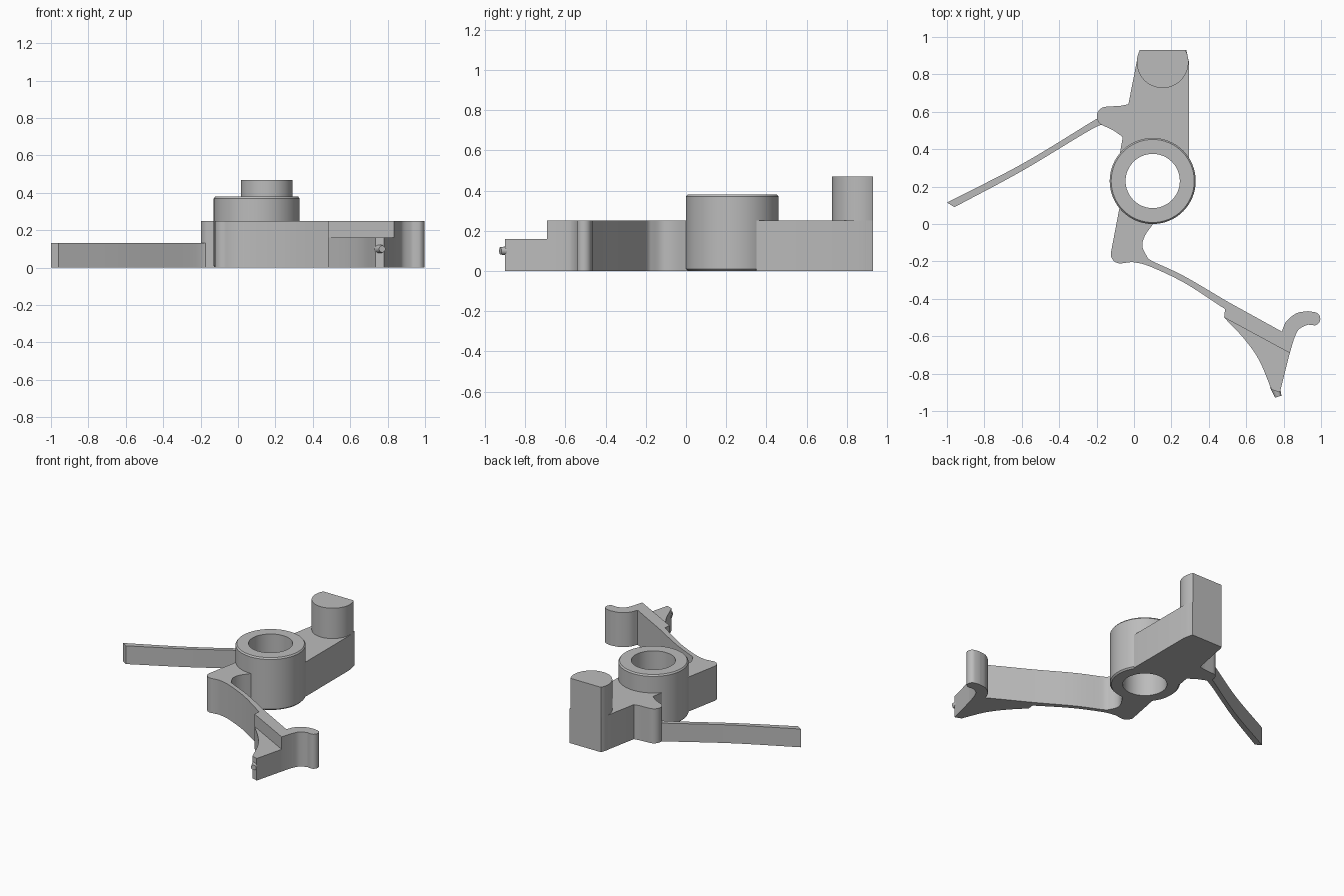
import bpy, bmesh, math
from mathutils import Vector

old = bpy.data.objects.get("Cube")
if old:
    bpy.data.objects.remove(old, do_unlink=True)

GREY = (0.5, 0.5, 0.5, 1)
mat = bpy.data.materials.new("plain grey")
mat.use_nodes = True
mat.diffuse_color = GREY
mat.node_tree.nodes["Principled BSDF"].inputs["Base Color"].default_value = GREY

HUB = (0.1, 0.23)


def arc(centre, r, a0, a1, n=16):
    """Points along an arc, angles in degrees."""
    angles = [math.radians(a0 + (a1 - a0) * i / n) for i in range(n + 1)]
    return [(centre[0] + r * math.cos(a), centre[1] + r * math.sin(a)) for a in angles]


def curve(*pts, n=6):
    """Smooth Catmull-Rom run through the given points."""
    p = [Vector(q) for q in pts]
    p = [2 * p[0] - p[1]] + p + [2 * p[-1] - p[-2]]
    out = []
    for a, b, c, d in zip(p, p[1:], p[2:], p[3:]):
        for i in range(n):
            t = i / n
            q = 2 * b + (c - a) * t + (2 * a - 5 * b + 4 * c - d) * t**2 + (3 * b - a - 3 * c + d) * t**3
            out.append(tuple(q / 2))
    return out + [tuple(pts[-1])]


def finish(name, bm, bevel=0):
    bmesh.ops.recalc_face_normals(bm, faces=bm.faces)
    me = bpy.data.meshes.new(name)
    bm.to_mesh(me)
    bm.free()
    ob = bpy.data.objects.new(name, me)
    bpy.context.collection.objects.link(ob)
    me.materials.append(mat)
    bpy.ops.object.select_all(action="DESELECT")
    ob.select_set(True)
    bpy.context.view_layer.objects.active = ob
    bpy.ops.object.shade_smooth_by_angle(angle=math.radians(35))
    if bevel:
        mod = ob.modifiers.new("edge", "BEVEL")
        mod.width = bevel
        mod.segments = 2
        mod.limit_method = "ANGLE"
        mod.angle_limit = math.radians(60)
    return ob


def plate(name, outline, top, bevel=0):
    """Extrude a closed outline from the ground up to the given height."""
    bm = bmesh.new()
    face = bm.faces.new([bm.verts.new((x, y, 0)) for x, y in outline])
    up = bmesh.ops.extrude_face_region(bm, geom=[face])["geom"]
    verts = [v for v in up if isinstance(v, bmesh.types.BMVert)]
    bmesh.ops.translate(bm, verts=verts, vec=(0, 0, top))
    if not any(f.calc_center_median().z == 0 for f in bm.faces):
        bm.faces.new([v for v in bm.verts if v.co.z == 0])
    return finish(name, bm, bevel)


# Hub: a lathed sleeve with chamfered rims
bm = bmesh.new()
profile = [(0.145, 0), (0.22, 0), (0.23, 0.01), (0.23, 0.37), (0.222, 0.38), (0.145, 0.38)]
N = 64
rings = [[bm.verts.new((x, y, z)) for x, y in arc(HUB, r, 0, 360, N)[:-1]] for r, z in profile]
for low, high in zip(rings, rings[1:] + rings[:1]):
    for i in range(N):
        j = (i + 1) % N
        bm.faces.new((low[i], low[j], high[j], high[i]))
finish("hub", bm)

# Upper arm with its side knob
plate("upper_arm",
      [(0.295, 0.35), (0.295, 0.86), (0.28, 0.93), (0.03, 0.93), (0.015, 0.87), (-0.03, 0.64)]
      + curve((-0.07, 0.632), (-0.15, 0.627))
      + arc((-0.147, 0.575), 0.052, 100, 245)
      + curve((-0.14, 0.515), (-0.11, 0.5), (-0.06, 0.465))
      + [(-0.075, 0.38)]
      + arc(HUB, 0.19, 139, 32), 0.25)

# Upright post with a flat back
flat = math.degrees(math.asin(0.065 / 0.138))
plate("post", arc((0.153, 0.865), 0.138, 180 - flat, 360 + flat, 40), 0.47)

# Long thin blade
plate("blade",
      curve((-0.17, 0.58), (-0.24, 0.538), (-0.6, 0.32), (-1.0, 0.115))
      + curve((-0.96, 0.09), (-0.6, 0.283), (-0.22, 0.51), (-0.15, 0.525)), 0.132)

# Lower arm: knob, bowed strip, head and hook in one outline
plate("lower_arm",
      [(-0.078, 0.085)]
      + arc((-0.073, -0.16), 0.051, 175, 285)
      + curve((-0.01, -0.203), (0.08, -0.225), (0.27, -0.315), (0.487, -0.455))
      + [(0.482, -0.5), (0.833, -0.69)]
      + curve((0.855, -0.615), (0.88, -0.565), (0.925, -0.54), (0.95, -0.541))
      + arc((0.96, -0.507), 0.036, -75, 80)
      + curve((0.93, -0.466), (0.87, -0.477), (0.815, -0.52), (0.79, -0.575))
      + [(0.5, -0.415)]
      + curve((0.495, -0.412), (0.27, -0.28), (0.1, -0.2))
      + curve((0.075, -0.185), (0.045, -0.12), (0.06, -0.06), (0.11, 0.01))
      + arc(HUB, 0.19, 270, 222), 0.25)

# Stepped-down wedge at the tip of the head
plate("tip_wedge",
      curve((0.482, -0.5), (0.59, -0.615), (0.67, -0.73), (0.735, -0.885))
      + [(0.78, -0.9), (0.833, -0.69), (0.825, -0.67)], 0.16)

# Small tapered pin on the tip
bm = bmesh.new()
bmesh.ops.create_cone(bm, cap_ends=True, segments=20, radius1=0.027, radius2=0.018, depth=0.06)
pin = finish("tip_pin", bm)
pin.location = (0.762, -0.895, 0.1)
pin.rotation_euler = (math.radians(90), 0, math.radians(18))
